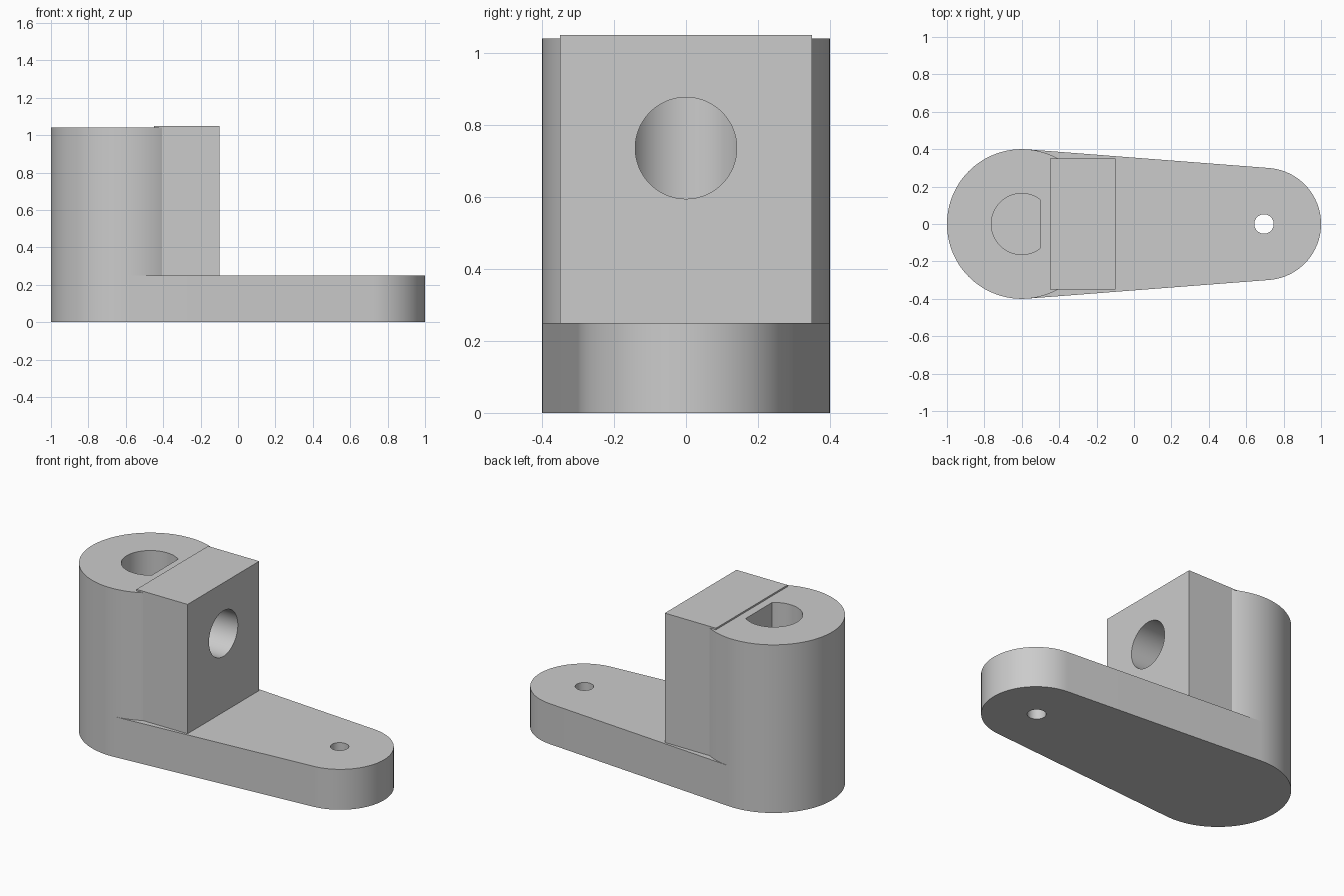
import bpy
import bmesh
from math import acos, asin, cos, sin, pi, radians

if "Cube" in bpy.data.objects:
    bpy.data.objects.remove(bpy.data.objects["Cube"])

grey = bpy.data.materials.new("light grey")
grey.use_nodes = True
grey.diffuse_color = (0.6, 0.6, 0.6, 1)
grey.node_tree.nodes["Principled BSDF"].inputs["Base Color"].default_value = (0.6, 0.6, 0.6, 1)


def arc(cx, radius, start, end, steps=64):
    """Points of an arc centred on the x axis, both ends included."""
    angles = [start + (end - start) * i / steps for i in range(steps + 1)]
    return [(cx + radius * cos(a), radius * sin(a)) for a in angles]


def circle(cx, radius, steps=96):
    return arc(cx, radius, 0, 2 * pi, steps)[:-1]


def prism(name, outline, z0, z1):
    """Extrude a counter-clockwise outline from z0 to z1."""
    bm = bmesh.new()
    face = bm.faces.new([bm.verts.new((x, y, z0)) for x, y in outline])
    top = bmesh.ops.extrude_face_region(bm, geom=[face])["geom"]
    verts = [v for v in top if isinstance(v, bmesh.types.BMVert)]
    bmesh.ops.translate(bm, verts=verts, vec=(0, 0, z1 - z0))
    bmesh.ops.recalc_face_normals(bm, faces=bm.faces[:])
    mesh = bpy.data.meshes.new(name)
    bm.to_mesh(mesh)
    bm.free()
    mesh.materials.append(grey)
    obj = bpy.data.objects.new(name, mesh)
    bpy.context.collection.objects.link(obj)
    return obj


def finish(obj, cutters):
    """Cut the holes, then smooth the round walls."""
    bpy.ops.object.select_all(action="DESELECT")
    obj.select_set(True)
    bpy.context.view_layer.objects.active = obj
    for cutter in cutters:
        mod = obj.modifiers.new("cut", "BOOLEAN")
        mod.operation = "DIFFERENCE"
        mod.solver = "EXACT"
        mod.object = cutter
        bpy.ops.object.modifier_apply(modifier=mod.name)
    bpy.ops.object.shade_smooth_by_angle(angle=radians(30))


POST_X, POST_R = -0.6, 0.4
TIP_X, TIP_R = 0.7, 0.3
ARM_TOP = 0.25

# Tapered arm: two round ends joined by tangent lines
tangent = pi / 2 - asin((POST_R - TIP_R) / (TIP_X - POST_X))
arm = prism("arm",
            arc(TIP_X, TIP_R, -tangent, tangent)
            + arc(POST_X, POST_R, tangent, 2 * pi - tangent), 0, ARM_TOP)

# Round post and square clamp block standing on the arm
post = prism("post", arc(POST_X, POST_R, tangent, 2 * pi - tangent)
             + arc(POST_X, POST_R, -tangent, tangent)[1:-1], ARM_TOP, 1.04)
block = prism("clamp_block",
              [(-0.45, -0.35), (-0.1, -0.35), (-0.1, 0.35), (-0.45, 0.35)],
              ARM_TOP, 1.05)

# Cutters: pin hole, D-shaped shaft bore and sideways screw hole
pin_cutter = prism("pin_hole_cutter", circle(TIP_X - 0.005, 0.052, 48), -0.1, 0.4)
flat = acos(0.1 / 0.163)
bore_cutter = prism("shaft_bore_cutter",
                    arc(POST_X, 0.163, flat, 2 * pi - flat), 0.2, 1.2)
screw_cutter = prism("screw_hole_cutter", circle(0, 0.141), 0, 0.6)
screw_cutter.rotation_euler = (0, pi / 2, 0)
screw_cutter.location = (POST_X, 0, 0.736)
bpy.context.view_layer.update()

finish(arm, [pin_cutter])
finish(post, [bore_cutter, screw_cutter])
finish(block, [screw_cutter])

for cutter in (pin_cutter, bore_cutter, screw_cutter):
    bpy.data.objects.remove(cutter)
